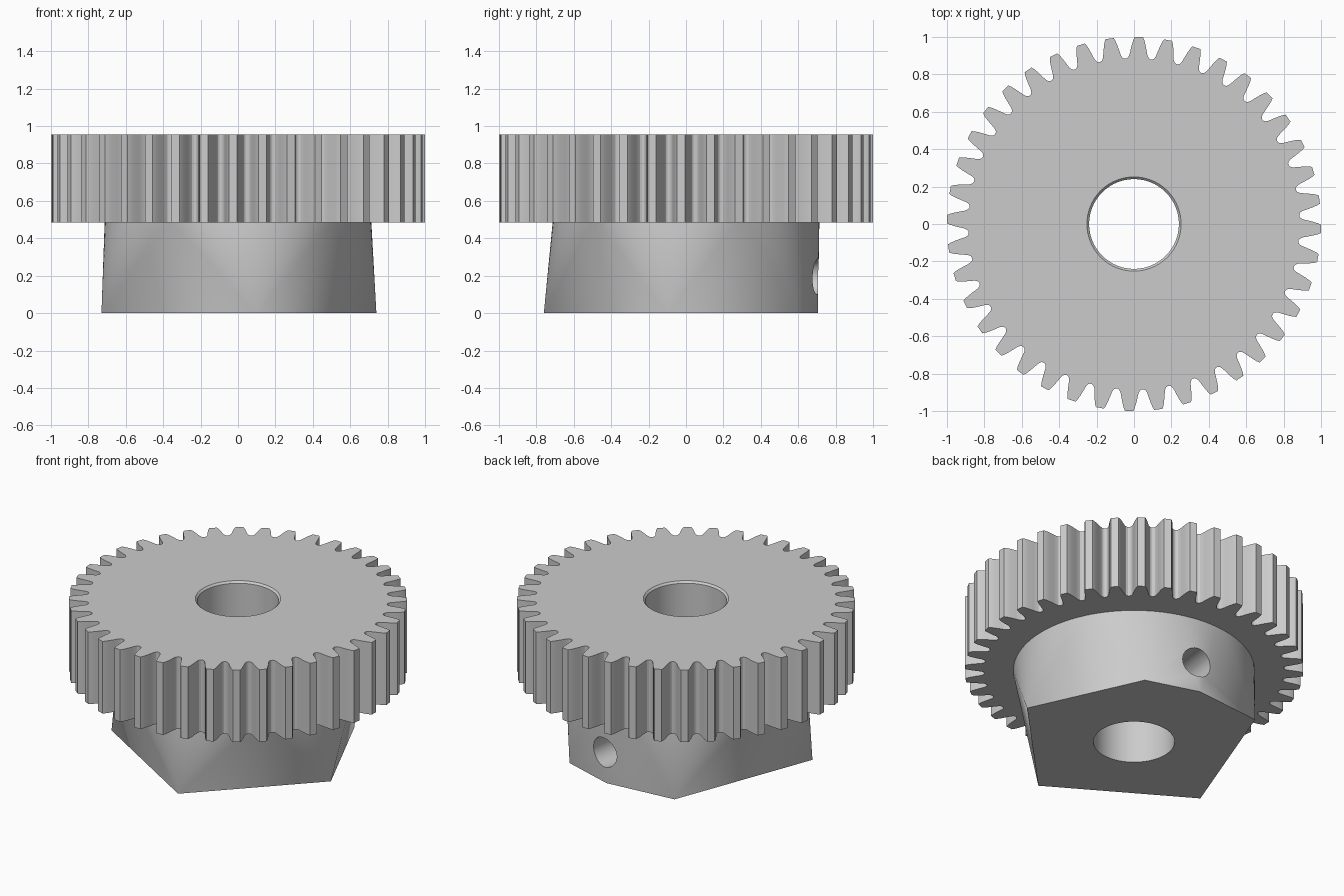
import bpy, bmesh
from math import sin, cos, pi, radians
from mathutils import Matrix, Vector

cube = bpy.data.objects.get("Cube")
if cube:
    bpy.data.objects.remove(cube, do_unlink=True)

steel = bpy.data.materials.new("plain_grey")
steel.use_nodes = True
steel.diffuse_color = (0.6, 0.6, 0.6, 1)
steel.node_tree.nodes["Principled BSDF"].inputs["Base Color"].default_value = (0.6, 0.6, 0.6, 1)

TEETH = 40
FACE_LOW, FACE_HIGH = 0.485, 0.955
BORE = 0.24


def finish(name, bm):
    bmesh.ops.recalc_face_normals(bm, faces=bm.faces)
    mesh = bpy.data.meshes.new(name)
    bm.to_mesh(mesh)
    bm.free()
    mesh.materials.append(steel)
    obj = bpy.data.objects.new(name, mesh)
    bpy.context.collection.objects.link(obj)
    return obj


def lathe_cutter(name, rings, sides, matrix=Matrix()):
    """Solid of stacked (radius, height) rings about its own z axis."""
    bm = bmesh.new()
    loops = [[bm.verts.new(matrix @ Vector((r * cos(2 * pi * i / sides), r * sin(2 * pi * i / sides), z)))
              for i in range(sides)] for r, z in rings]
    for a, b in zip(loops, loops[1:]):
        for i in range(sides):
            j = (i + 1) % sides
            bm.faces.new((a[i], a[j], b[j], b[i]))
    bm.faces.new(loops[0])
    bm.faces.new(loops[-1])
    obj = finish(name, bm)
    obj.hide_render = True
    return obj


def cut(obj, cutters):
    for c in cutters:
        mod = obj.modifiers.new("cut", "BOOLEAN")
        mod.operation = "DIFFERENCE"
        mod.solver = "EXACT"
        mod.object = c
    bpy.context.view_layer.update()
    dg = bpy.context.evaluated_depsgraph_get()
    mesh = bpy.data.meshes.new_from_object(obj.evaluated_get(dg))
    obj.modifiers.clear()
    obj.data = mesh


# Toothed wheel: half tooth as (radius, half width), mirrored and repeated
half_tooth = [(0.885, 0.064), (0.891, 0.055), (0.905, 0.048), (0.93, 0.043),
              (0.965, 0.035), (0.985, 0.029), (1.0, 0.022)]
outline = [(r, -w) for r, w in half_tooth] + [(r, w) for r, w in reversed(half_tooth)]
bm = bmesh.new()
rim = []
for t in range(TEETH):
    mid = 2 * pi * t / TEETH - radians(1.5)
    for r, w in outline:
        a = mid + w / r
        rim.append(bm.verts.new((r * cos(a), r * sin(a), FACE_LOW)))
base = bm.faces.new(rim)
top = bmesh.ops.extrude_face_region(bm, geom=[base], use_keep_orig=True)
bmesh.ops.translate(bm, vec=(0, 0, FACE_HIGH - FACE_LOW),
                    verts=[g for g in top["geom"] if isinstance(g, bmesh.types.BMVert)])
wheel = finish("gear_wheel", bm)

# Hub: hull blending a round top into an irregular six-sided foot
foot = [(0.1, -0.76), (0.74, -0.1), (0.42, 0.6), (0.08, 0.705), (-0.38, 0.66), (-0.73, -0.26)]
bm = bmesh.new()
for x, y in foot:
    bm.verts.new((x, y, 0))
for i in range(96):
    a = 2 * pi * i / 96
    bm.verts.new((0.713 * cos(a), 0.713 * sin(a), FACE_LOW))
bmesh.ops.convex_hull(bm, input=bm.verts[:])
bmesh.ops.dissolve_limit(bm, angle_limit=radians(0.1), verts=bm.verts[:], edges=bm.edges[:])
hub = finish("hub", bm)

# Shaft bore with a small chamfer at the top, and the radial screw hole
bore = lathe_cutter("bore_cutter", [(BORE, -0.1), (BORE, FACE_HIGH - 0.012),
                                    (BORE + 0.012, FACE_HIGH), (BORE + 0.012, FACE_HIGH + 0.1)], 64)
aim = Vector((0.1, 0.7, 0)).to_track_quat("Z", "Y").to_matrix().to_4x4()
screw = lathe_cutter("screw_hole_cutter", [(0.095, 0.1), (0.095, 1)], 32,
                     Matrix.Translation((0, 0, 0.195)) @ aim)
cut(wheel, [bore])
cut(hub, [bore, screw])
for c in (bore, screw):
    bpy.data.objects.remove(c, do_unlink=True)

# Smooth curved walls, keep real edges crisp
for obj in (wheel, hub):
    bpy.ops.object.select_all(action="DESELECT")
    obj.select_set(True)
    bpy.context.view_layer.objects.active = obj
    bpy.ops.object.shade_smooth_by_angle(angle=radians(25))
